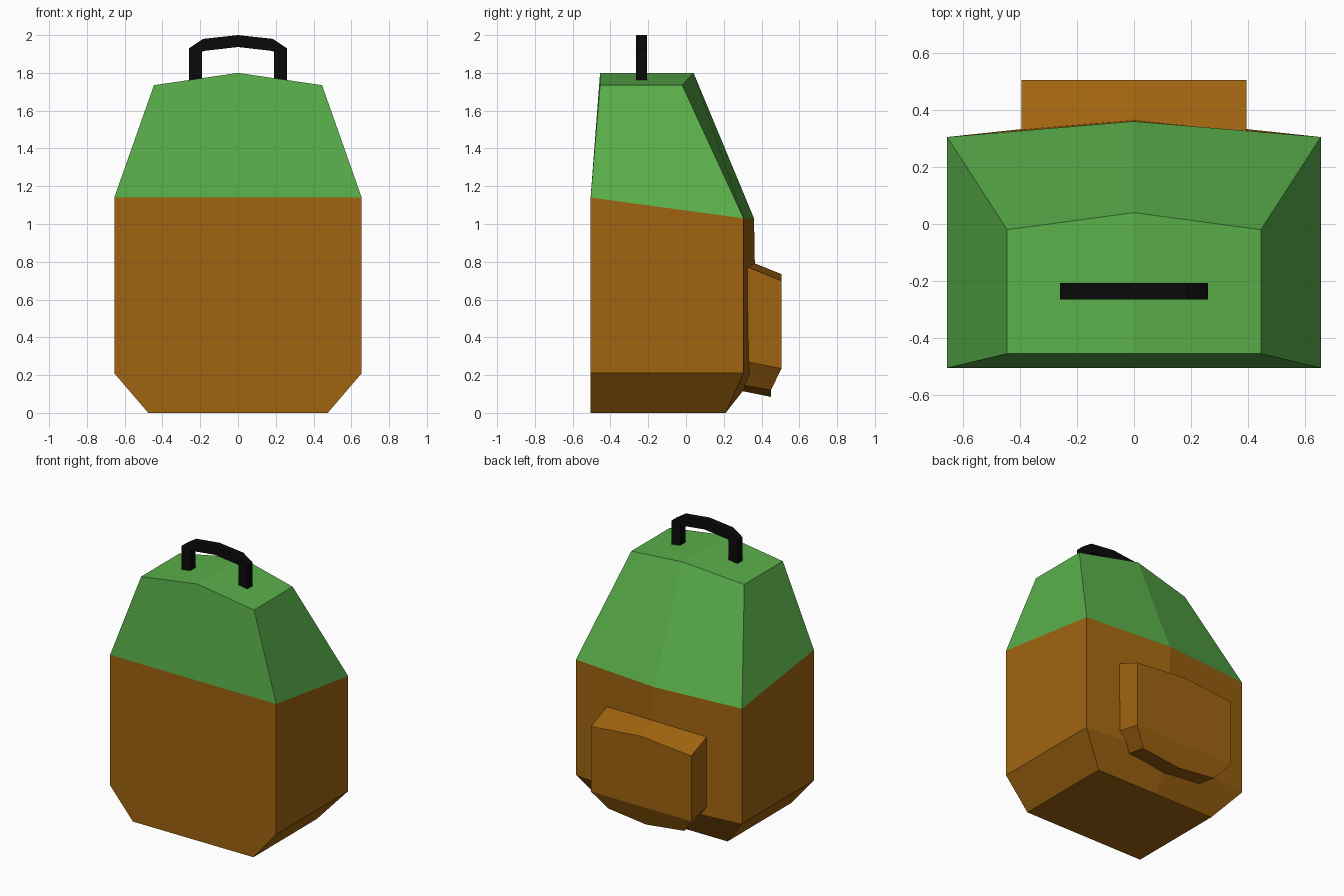
import bpy, bmesh

if "Cube" in bpy.data.objects:
    bpy.data.objects.remove(bpy.data.objects["Cube"])


def material(name, rgb):
    m = bpy.data.materials.new(name)
    m.diffuse_color = (*rgb, 1)
    m.use_nodes = True
    m.node_tree.nodes["Principled BSDF"].inputs["Base Color"].default_value = m.diffuse_color
    return m


BROWN = material("brown canvas", (0.35, 0.127, 0.005))
GREEN = material("green canvas", (0.102, 0.43, 0.069))
BLACK = material("black strap", (0.003, 0.003, 0.003))


def loft(name, rings, caps_start, caps_end, mats, layer_mats=None):
    """Join matching rings of points with quads, then close both ends."""
    bm = bmesh.new()
    vs = [[bm.verts.new(p) for p in ring] for ring in rings]
    n = len(rings[0])
    for k in range(len(vs) - 1):
        for i in range(n):
            j = (i + 1) % n
            f = bm.faces.new((vs[k][i], vs[k][j], vs[k + 1][j], vs[k + 1][i]))
            f.material_index = layer_mats[k] if layer_mats else 0
    for ring, caps, layer in ((vs[0], caps_start, 0), (vs[-1], caps_end, -1)):
        for cap in caps:
            f = bm.faces.new([ring[i] for i in cap])
            f.material_index = layer_mats[layer] if layer_mats else 0
    bmesh.ops.recalc_face_normals(bm, faces=bm.faces)
    me = bpy.data.meshes.new(name)
    bm.to_mesh(me)
    bm.free()
    for m in mats:
        me.materials.append(m)
    ob = bpy.data.objects.new(name, me)
    bpy.context.collection.objects.link(ob)
    return ob


# Body: stacked six-point sections with a back that bulges at the centre
def section(w, front, back, back_mid, zf, zb, z_mid_front, z_mid_back):
    return [(-w, front, zf), (0, front, z_mid_front), (w, front, zf),
            (w, back, zb), (0, back_mid, z_mid_back), (-w, back, zb)]


halves = [(0, 1, 4, 5), (1, 2, 3, 4)]
loft("backpack_body", [
    section(0.475, -0.505, 0.21, 0.21, 0, 0, 0, 0),
    section(0.655, -0.505, 0.305, 0.375, 0.21, 0.21, 0.21, 0.21),
    section(0.655, -0.505, 0.305, 0.36, 1.14, 1.03, 1.14, 1.03),
    section(0.445, -0.455, -0.02, 0.04, 1.735, 1.735, 1.80, 1.80),
], halves, halves, [BROWN, GREEN], [0, 0, 1])


# Back pocket: bent top, tapered lower edge, sunk into the body
def pocket_ring(pts):
    return pts + [(-x, y, z) for x, y, z in reversed(pts[1:-1])]


outer = pocket_ring([(0, 0.505, 0.735), (0.395, 0.505, 0.70), (0.395, 0.505, 0.235),
                     (0.30, 0.45, 0.12), (0, 0.45, 0.085)])
inner = pocket_ring([(0, 0.2, 0.857), (0.395, 0.2, 0.822), (0.395, 0.2, 0.296),
                     (0.30, 0.2, 0.165), (0, 0.2, 0.135)])
loft("back_pocket", [inner, outer], [range(8)],
     [(0, 1, 2, 6, 7), (2, 3, 4, 5, 6)], [BROWN])

# Carry handle: flat bent strap, square in section
out_half = [(0.26, 1.76), (0.26, 1.93), (0.185, 1.98)]
in_half = [(0.19, 1.76), (0.19, 1.912), (0.175, 1.917)]
arch_out = out_half + [(0, 2.0)] + [(-x, z) for x, z in reversed(out_half)]
arch_in = in_half + [(0, 1.937)] + [(-x, z) for x, z in reversed(in_half)]
y0, y1 = -0.265, -0.207
loft("carry_handle", [
    [(xo, y0, zo), (xo, y1, zo), (xi, y1, zi), (xi, y0, zi)]
    for (xo, zo), (xi, zi) in zip(arch_out, arch_in)
], [range(4)], [range(4)], [BLACK])
